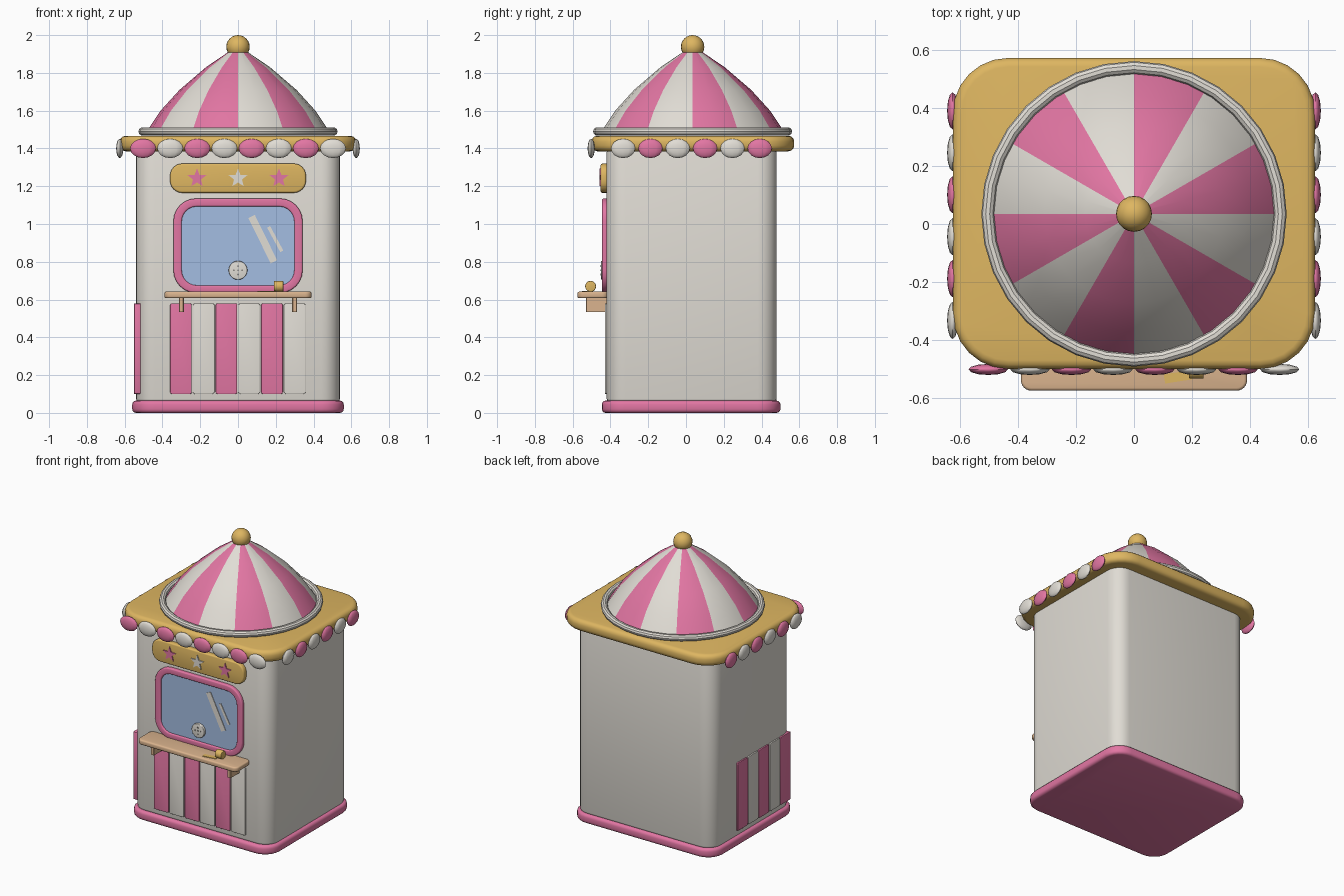
import bpy, bmesh, math
from mathutils import Matrix

if "Cube" in bpy.data.objects:
    bpy.data.objects.remove(bpy.data.objects["Cube"])


def material(name, rgb):
    col = [(c / 255 / 12.92 if c < 10 else ((c / 255 + 0.055) / 1.055) ** 2.4) for c in rgb] + [1]
    m = bpy.data.materials.new(name)
    m.use_nodes = True
    m.diffuse_color = col
    bsdf = m.node_tree.nodes["Principled BSDF"]
    bsdf.inputs["Base Color"].default_value = col
    bsdf.inputs["Roughness"].default_value = 0.7
    return m


PINK = material("candy pink", (226, 118, 163))
CREAM = material("cream", (225, 221, 213))
GOLD = material("gold", (222, 182, 97))
TAN = material("tan wood", (219, 180, 142))
BLUE = material("glass blue", (164, 189, 226))
GREY = material("grille grey", (140, 137, 132))

# How flat outlines (u, v) with depth w are placed in the model
MAPS = {
    "top": lambda u, v, w: (u, v, w),
    "front": lambda u, v, w: (u, -w, v),
    "side": lambda u, v, w: (-w, u, v),
}


def finish(name, bm, mats, bevel=0.0, segments=3):
    bmesh.ops.recalc_face_normals(bm, faces=bm.faces)
    mesh = bpy.data.meshes.new(name)
    bm.to_mesh(mesh)
    bm.free()
    for m in mats:
        mesh.materials.append(m)
    ob = bpy.data.objects.new(name, mesh)
    bpy.context.collection.objects.link(ob)
    bpy.ops.object.select_all(action="DESELECT")
    ob.select_set(True)
    bpy.context.view_layer.objects.active = ob
    if bevel:
        mod = ob.modifiers.new("Soft edge", "BEVEL")
        mod.width, mod.segments = bevel, segments
        mod.limit_method, mod.angle_limit = "ANGLE", math.radians(50)
        bpy.ops.object.modifier_apply(modifier=mod.name)
    bpy.ops.object.shade_smooth_by_angle(angle=math.radians(35))
    return ob


def rounded(u0, u1, v0, v1, r, steps=6):
    """Outline of a rectangle with round corners."""
    pts = []
    corners = [(u1 - r, v1 - r), (u0 + r, v1 - r), (u0 + r, v0 + r), (u1 - r, v0 + r)]
    for q, (cu, cv) in enumerate(corners):
        for i in range(steps + 1):
            a = math.pi / 2 * (q + i / steps)
            pts.append((cu + r * math.cos(a), cv + r * math.sin(a)))
    return pts


def slab(name, outline, w0, w1, mat, view="top", bevel=0.0, hole=None):
    """Extrude an outline from depth w0 to w1, with an optional matching hole."""
    bm = bmesh.new()
    place = MAPS[view]

    def loop(pts, w):
        return [bm.verts.new(place(u, v, w)) for u, v in pts]

    def bridge(a, b):
        for i in range(len(a)):
            j = (i + 1) % len(a)
            bm.faces.new((a[i], a[j], b[j], b[i]))

    low, high = loop(outline, w0), loop(outline, w1)
    bridge(low, high)
    if hole:
        hlow, hhigh = loop(hole, w0), loop(hole, w1)
        bridge(hlow, hhigh)
        bridge(low, hlow)
        bridge(high, hhigh)
    else:
        bm.faces.new(low)
        bm.faces.new(high)
    return finish(name, bm, [mat], bevel)


def ball(name, loc, size, mat, u=16, v=10):
    bm = bmesh.new()
    bmesh.ops.create_uvsphere(bm, u_segments=u, v_segments=v, radius=1,
                              matrix=Matrix.Translation(loc) @ Matrix.Diagonal((*size, 1)))
    return finish(name, bm, [mat])


def disc(cu, cv, r, n=20):
    return [(cu + r * math.cos(i * math.tau / n), cv + r * math.sin(i * math.tau / n)) for i in range(n)]


def bar(u0, v0, u1, v1, width):
    """Thin rectangle running between two points."""
    d = math.hypot(u1 - u0, v1 - v0)
    nu, nv = -(v1 - v0) / d * width / 2, (u1 - u0) / d * width / 2
    return [(u0 + nu, v0 + nv), (u1 + nu, v1 + nv), (u1 - nu, v1 - nv), (u0 - nu, v0 - nv)]


# Booth walls, plinth and canopy
slab("plinth", rounded(-0.56, 0.56, -0.445, 0.5, 0.12), 0, 0.065, PINK, bevel=0.02)
slab("booth_body", rounded(-0.54, 0.54, -0.42, 0.48, 0.1), 0.055, 1.4, CREAM, bevel=0.02)
slab("canopy", rounded(-0.625, 0.625, -0.5, 0.573, 0.19), 1.385, 1.467, GOLD, bevel=0.03)

# Tent roof, striped in twelve wedges
AXIS_Y = 0.035
bm = bmesh.new()
rings = []
for r, z in [(0.49, 1.48), (0.41, 1.6), (0.31, 1.71), (0.17, 1.83), (0.03, 1.925)]:
    rings.append([bm.verts.new((u, v, z)) for u, v in disc(0, AXIS_Y, r, 24)])
for low, high in zip(rings, rings[1:]):
    for i in range(24):
        j = (i + 1) % 24
        face = bm.faces.new((low[i], low[j], high[j], high[i]))
        face.material_index = (i // 2) % 2
finish("tent_roof", bm, [PINK, CREAM])

# Rim around the roof: a round section swept in a circle
bm = bmesh.new()
section = [bm.verts.new((0.505 + a, AXIS_Y, 1.49 + b)) for a, b in disc(0, 0, 0.022, 10)]
edges = [bm.edges.new((section[i], section[(i + 1) % 10])) for i in range(10)]
bmesh.ops.spin(bm, geom=section + edges, cent=(0, AXIS_Y, 0), axis=(0, 0, 1),
               angle=math.tau, steps=32, use_merge=True)
bmesh.ops.remove_doubles(bm, verts=bm.verts, dist=0.0005)
finish("roof_rim", bm, [CREAM])
ball("roof_finial", (0, AXIS_Y, 1.938), (0.062, 0.062, 0.062), GOLD, 20, 12)

# Scalloped beads along the front and both sides of the canopy
for i in range(8):
    ball(f"front_bead_{i + 1}", (-0.503 + i * 0.1437, -0.502, 1.4), (0.068, 0.019, 0.051),
         CREAM if i % 2 else PINK, 12, 8)
for i in range(6):
    for side, label in ((-1, "right"), (1, "left")):
        ball(f"{label}_bead_{i + 1}", (side * 0.626, -0.333 + i * 0.1447, 1.4), (0.019, 0.064, 0.051),
             PINK if i % 2 else CREAM, 12, 8)

# Striped panels on the front and right walls
for i in range(6):
    c = -0.302 + i * 0.1205
    slab(f"front_panel_{i + 1}", rounded(c - 0.057, c + 0.057, 0.1, 0.58, 0.01, 2), 0.4, 0.429,
         CREAM if i % 2 else PINK, "front", 0.003)
for i in range(5):
    c = -0.33 + i * 0.12
    slab(f"right_panel_{i + 1}", rounded(c - 0.057, c + 0.057, 0.1, 0.58, 0.01, 2), 0.515, 0.55,
         CREAM if i % 2 else PINK, "side", 0.003)

# Sign board with three stars
slab("sign_board", rounded(-0.36, 0.36, 1.165, 1.32, 0.065), 0.41, 0.452, GOLD, "front", 0.01)
for i, x in enumerate((-0.217, 0, 0.217)):
    star = []
    for k in range(10):
        r = 0.022 if k % 2 else 0.052
        a = math.pi / 2 + k * math.pi / 5
        star.append((x + r * math.cos(a), 1.242 + r * math.sin(a)))
    slab(f"sign_star_{i + 1}", star, 0.45, 0.459, CREAM if i % 2 else PINK, "front")

# Ticket window: frame, glass, glints and speaking grille
slab("window_frame", rounded(-0.342, 0.342, 0.635, 1.135, 0.12), 0.41, 0.444, PINK, "front", 0.008,
     hole=rounded(-0.298, 0.298, 0.675, 1.093, 0.08))
slab("window_glass", rounded(-0.31, 0.31, 0.66, 1.105, 0.085), 0.41, 0.432, BLUE, "front")
slab("wide_glint", bar(0.072, 1.04, 0.19, 0.8, 0.038), 0.43, 0.436, CREAM, "front")
slab("narrow_glint", bar(0.162, 0.985, 0.232, 0.855, 0.018), 0.43, 0.436, CREAM, "front")
slab("speaking_grille", disc(0, 0.755, 0.05), 0.43, 0.45, CREAM, "front", 0.004)
for i, (x, z) in enumerate([(0, 0)] + disc(0, 0, 0.022, 4)):
    slab(f"grille_hole_{i + 1}", disc(x, 0.755 + z, 0.005, 8), 0.449, 0.452, GREY, "front")

# Counter with brackets
slab("counter", rounded(-0.39, 0.39, -0.575, -0.41, 0.035), 0.607, 0.642, TAN, bevel=0.01)
for x, label in ((-0.3, "right"), (0.3, "left")):
    slab(f"{label}_bracket", rounded(x - 0.013, x + 0.013, -0.53, -0.41, 0.003, 1), 0.535, 0.615, TAN)

# Ticket roll and its loose strip
slab("ticket_roll", disc(-0.505, 0.67, 0.029), -0.24, -0.19, GOLD, "side", 0.004)
slab("ticket_strip", bar(0.105, -0.535, 0.2, -0.52, 0.032), 0.641, 0.646, GOLD)
